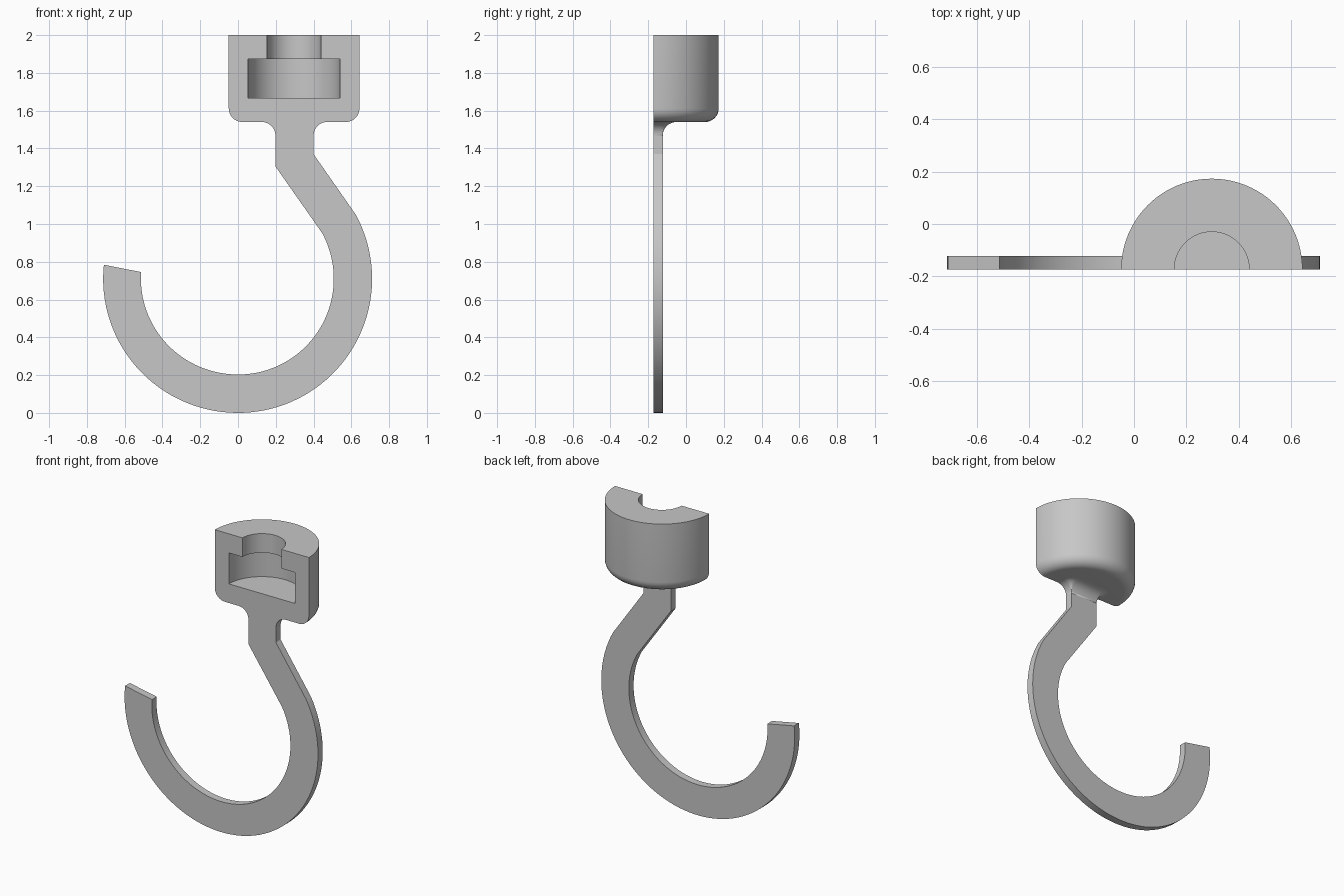
import bpy, bmesh
from math import sin, cos, pi, radians

cube = bpy.data.objects.get("Cube")
if cube:
    bpy.data.objects.remove(cube, do_unlink=True)

FRONT = -0.173            # flat cut plane
CX = 0.297                # axis of the cup
CUP_R, CUP_BOTTOM, TOP = 0.346, 1.54, 2.0
FILLET = 0.072
PLATE = 0.05              # hook thickness
NECK_HALF = 0.101

grey = bpy.data.materials.new("plain grey")
grey.use_nodes = True
grey.diffuse_color = (0.57, 0.57, 0.57, 1)
grey.node_tree.nodes["Principled BSDF"].inputs["Base Color"].default_value = grey.diffuse_color


def finish(name, bm):
    """Turn a bmesh into a smooth-shaded object with sharp edges kept."""
    bmesh.ops.remove_doubles(bm, verts=bm.verts, dist=1e-5)
    bmesh.ops.recalc_face_normals(bm, faces=bm.faces)
    mesh = bpy.data.meshes.new(name)
    bm.to_mesh(mesh)
    bm.free()
    mesh.materials.append(grey)
    obj = bpy.data.objects.new(name, mesh)
    bpy.context.collection.objects.link(obj)
    bpy.ops.object.select_all(action='DESELECT')
    obj.select_set(True)
    bpy.context.view_layer.objects.active = obj
    bpy.ops.object.shade_smooth_by_angle(angle=radians(30))
    return obj


def bridge(bm, rings):
    """Skin consecutive closed rings with quads."""
    for a, b in zip(rings, rings[1:]):
        n = len(a)
        for i in range(n):
            j = (i + 1) % n
            corners = [a[i], a[j], b[j], b[i]]
            unique = []
            for v in corners:
                if all((v.co - u.co).length > 1e-6 for u in unique):
                    unique.append(v)
            if len(unique) > 2:
                bm.faces.new(unique)


# Half cup: stepped bore profile turned through half a circle
profile = [(0, 1.667), (0.243, 1.667), (0.243, 1.873), (0.143, 1.873),
           (0.143, TOP), (CUP_R, TOP)]
for i in range(9):
    a = pi / 2 * i / 8
    profile.append((CUP_R - FILLET + FILLET * cos(a),
                    CUP_BOTTOM + FILLET - FILLET * sin(a)))
profile.append((0, CUP_BOTTOM))

bm = bmesh.new()
STEPS = 48
rings = []
for s in range(STEPS + 1):
    t = pi * s / STEPS
    rings.append([bm.verts.new((CX + r * cos(t), FRONT + r * sin(t), z))
                  for r, z in profile])
# the axis edge is shared by all rings, so it gets no skin
bridge(bm, rings)
bm.faces.new(rings[0])
bm.faces.new(rings[-1])
finish("half_cup", bm)

# Neck flare: rectangle growing outward along a quarter-circle fillet
bm = bmesh.new()
rings = []
for i in range(11):
    a = pi / 2 * i / 10
    d = FILLET * (1 - cos(a))
    z = CUP_BOTTOM - FILLET + FILLET * sin(a)
    ring = [(NECK_HALF + d, FRONT)]
    corner = [(NECK_HALF + d * cos(pi / 2 * k / 6),
               FRONT + PLATE + d * sin(pi / 2 * k / 6)) for k in range(7)]
    ring += corner + [(-x, y) for x, y in reversed(corner)]
    ring.append((-NECK_HALF - d, FRONT))
    rings.append([bm.verts.new((CX + 0.002 + x, y, z)) for x, y in ring])
bridge(bm, rings)
finish("neck_flare", bm)


# Hook plate: neck, slanted shank and round bend, extruded from its outline
def bend(radius, left_radius, start, end, count=72):
    pts = []
    for i in range(count + 1):
        a = radians(start + (end - start) * i / count)
        rx = radius if cos(a) > 0 else left_radius
        pts.append((rx * cos(a), 0.71 + radius * sin(a)))
    return pts


neck_top = CUP_BOTTOM - FILLET
neck_l, neck_r = CX + 0.002 - NECK_HALF, CX + 0.002 + NECK_HALF
outline = [(neck_l, neck_top), (neck_r, neck_top), (neck_r, 1.37)]
outline += bend(0.71, 0.714, 28.5, -186)
outline += reversed(bend(0.507, 0.514, 28.5, -184))
outline.append((neck_l, 1.305))

bm = bmesh.new()
front = [bm.verts.new((x, FRONT, z)) for x, z in outline]
back = [bm.verts.new((x, FRONT + PLATE, z)) for x, z in outline]
bridge(bm, [front, back])
bm.faces.new(front)
bm.faces.new(back)
finish("hook", bm)
